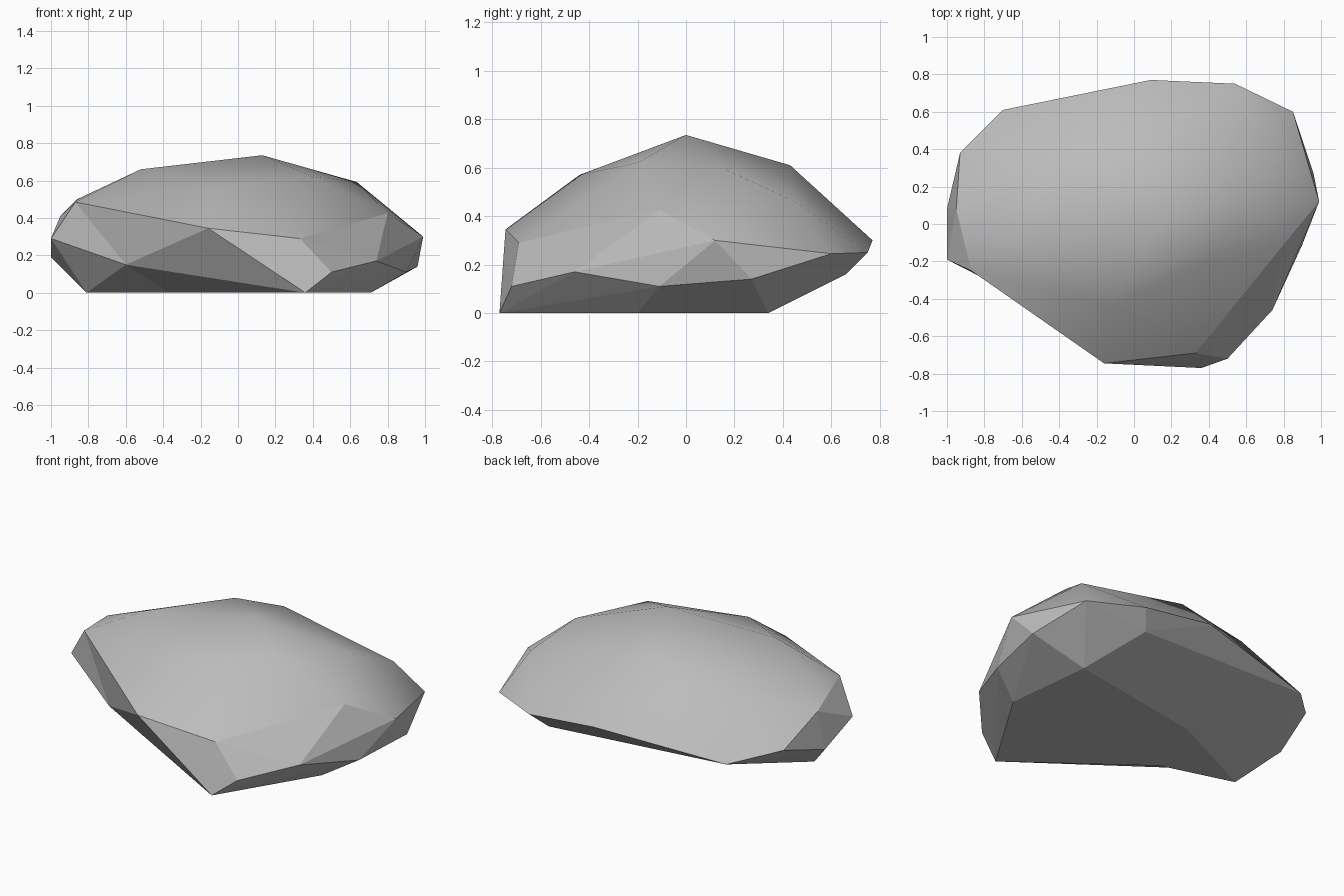
import bpy
import bmesh

cube = bpy.data.objects.get("Cube")
if cube:
    bpy.data.objects.remove(cube, do_unlink=True)

# Worn dome on top of the boulder
dome = [(.13, .0, .735), (-.52, -.14, .66), (.01, .43, .61), (.635, .165, .592),
        (-.12, -.44, .57), (.4, -.2, .62), (.75, .44, .465),
        (-.25, .33, .63), (-.42, .43, .53), (-.86, -.04, .5)]
# Rim where the dome meets the broken sides
rim = [(-.16, -.745, .345), (.33, -.69, .29), (.8, -.11, .425), (.99, .12, .3),
       (.85, .6, .245), (.54, .75, .25), (.09, .77, .3), (-.7, .61, .22),
       (-.93, .38, .28), (-.95, .08, .41), (-.87, -.25, .485)]
# Chipped sides and the flat base
sides = [(-1, -.19, .29), (-1, .08, .19), (.5, -.72, .11), (.74, -.46, .17),
         (.9, -.11, .11), (.96, .27, .14), (.47, .66, .16)]
base = [(.36, -.77, 0), (.71, -.2, 0), (.65, .34, 0), (-.23, .19, 0), (-.81, -.09, 0)]
# Corners knocked inwards: wrapped position, then final position
chips = [((-.6, -.55, .15), (-.6, -.395, .15)), ((-.37, -.47, 0), (-.37, -.22, 0))]

# Faceted solid wrapped around the corners
bm = bmesh.new()
cap = [bm.verts.new(p) for p in dome + rim]
chipped = [bm.verts.new(start) for start, end in chips]
for p in sides + base:
    bm.verts.new(p)
bmesh.ops.convex_hull(bm, input=bm.verts[:])
for vert, (start, end) in zip(chipped, chips):
    vert.co = end
cap = {v for v in cap if v.link_faces}
loose = [v for v in bm.verts if not v.link_faces]
bmesh.ops.delete(bm, geom=loose, context='VERTS')
bmesh.ops.recalc_face_normals(bm, faces=bm.faces)

# Smooth dome, flat sides, crisp rim between them
for face in bm.faces:
    face.smooth = all(v in cap for v in face.verts)
for edge in bm.edges:
    edge.smooth = all(f.smooth for f in edge.link_faces)

mesh = bpy.data.meshes.new("boulder")
bm.to_mesh(mesh)
bm.free()
boulder = bpy.data.objects.new("boulder", mesh)
bpy.context.collection.objects.link(boulder)

# Grey stone
stone = bpy.data.materials.new("grey_stone")
stone.use_nodes = True
colour = (.5, .5, .5, 1)
stone.diffuse_color = colour
stone.node_tree.nodes["Principled BSDF"].inputs["Base Color"].default_value = colour
mesh.materials.append(stone)
